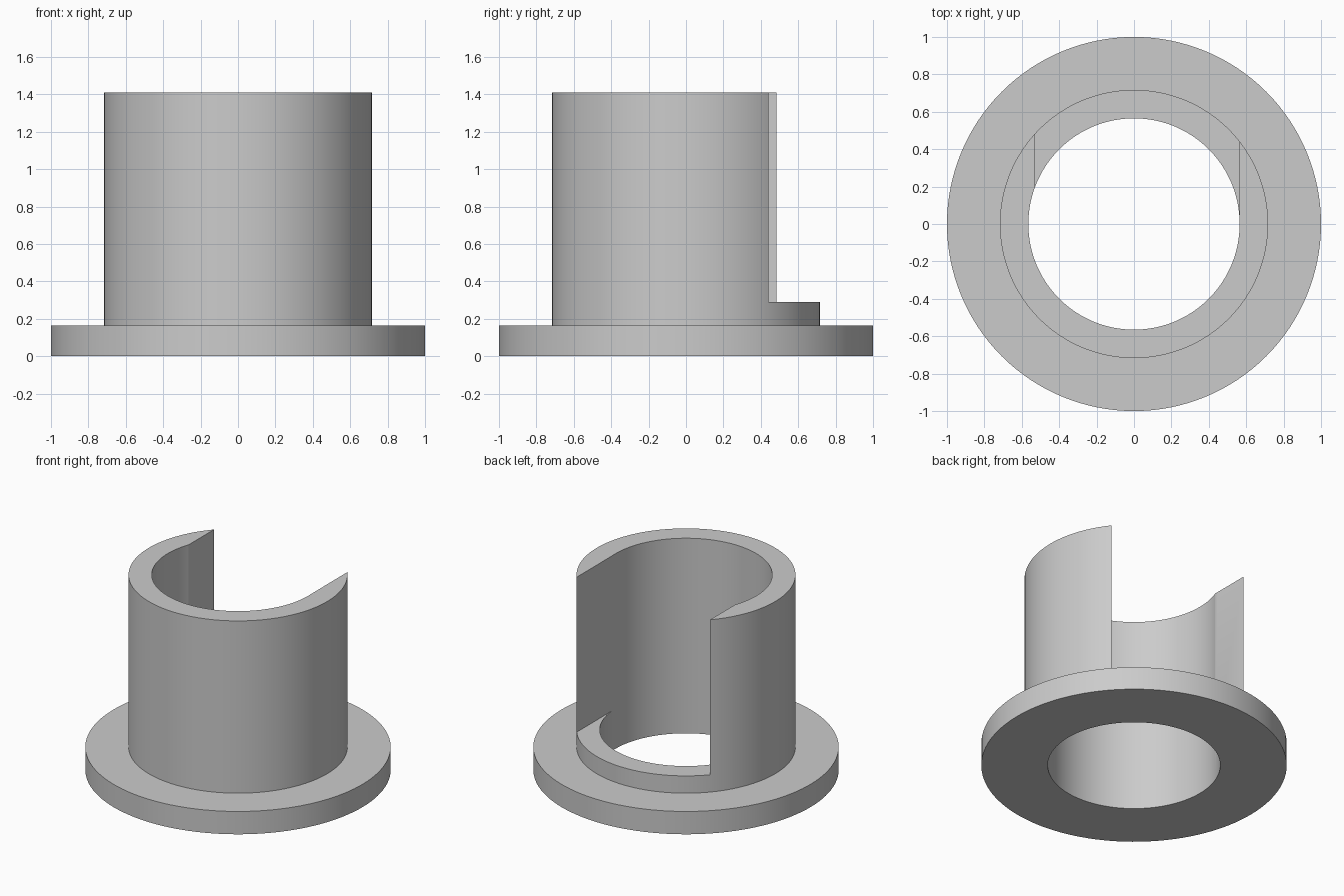
import bpy
import bmesh
import math

default = bpy.data.objects.get("Cube")
if default:
    bpy.data.objects.remove(default, do_unlink=True)

BORE, SLEEVE, FLANGE = 0.565, 0.717, 1.0
FLANGE_TOP, SLOT_FLOOR, HEIGHT = 0.165, 0.29, 1.41
SLOT_MIN_X, SLOT_MAX_X = -0.53, 0.564
SEGMENTS = 128

# Plain grey material
grey = bpy.data.materials.new("plain grey")
grey.use_nodes = True
colour = (0.6, 0.6, 0.6, 1)
grey.diffuse_color = colour
grey.node_tree.nodes["Principled BSDF"].inputs["Base Color"].default_value = colour


def add_object(name, bm):
    bmesh.ops.recalc_face_normals(bm, faces=bm.faces)
    mesh = bpy.data.meshes.new(name)
    bm.to_mesh(mesh)
    bm.free()
    obj = bpy.data.objects.new(name, mesh)
    bpy.context.collection.objects.link(obj)
    mesh.materials.append(grey)
    return obj


def revolve(name, profile):
    """Turn a closed (radius, height) profile around the z axis."""
    bm = bmesh.new()
    verts = [bm.verts.new((r, 0, z)) for r, z in profile]
    edges = [bm.edges.new((v, verts[i - 1])) for i, v in enumerate(verts)]
    bmesh.ops.spin(bm, geom=verts + edges, axis=(0, 0, 1), cent=(0, 0, 0),
                   angle=math.tau, steps=SEGMENTS, use_merge=True)
    bmesh.ops.remove_doubles(bm, verts=bm.verts, dist=1e-4)
    return add_object(name, bm)


def box(name, low, high):
    bm = bmesh.new()
    bmesh.ops.create_cube(bm, size=1)
    for v in bm.verts:
        v.co = [(a + b) / 2 + c * (b - a) for a, b, c in zip(low, high, v.co)]
    return add_object(name, bm)


# Flange and sleeve with a through bore, turned as one solid
bushing = revolve("flanged_sleeve", [
    (BORE, 0), (FLANGE, 0), (FLANGE, FLANGE_TOP),
    (SLEEVE, FLANGE_TOP), (SLEEVE, HEIGHT), (BORE, HEIGHT)])

# Slot cut through the back of the sleeve
cutter = box("slot_cutter", (SLOT_MIN_X, 0.01, SLOT_FLOOR), (SLOT_MAX_X, 1.2, 1.6))
cutter.hide_render = True
slot = bushing.modifiers.new("back slot", "BOOLEAN")
slot.operation = "DIFFERENCE"
slot.solver = "EXACT"
slot.object = cutter

bpy.ops.object.select_all(action="DESELECT")
bushing.select_set(True)
bpy.context.view_layer.objects.active = bushing
bpy.ops.object.modifier_apply(modifier=slot.name)
bpy.data.objects.remove(cutter, do_unlink=True)

# Smooth round walls, crisp rims
bpy.ops.object.shade_smooth_by_angle(angle=math.radians(30))
